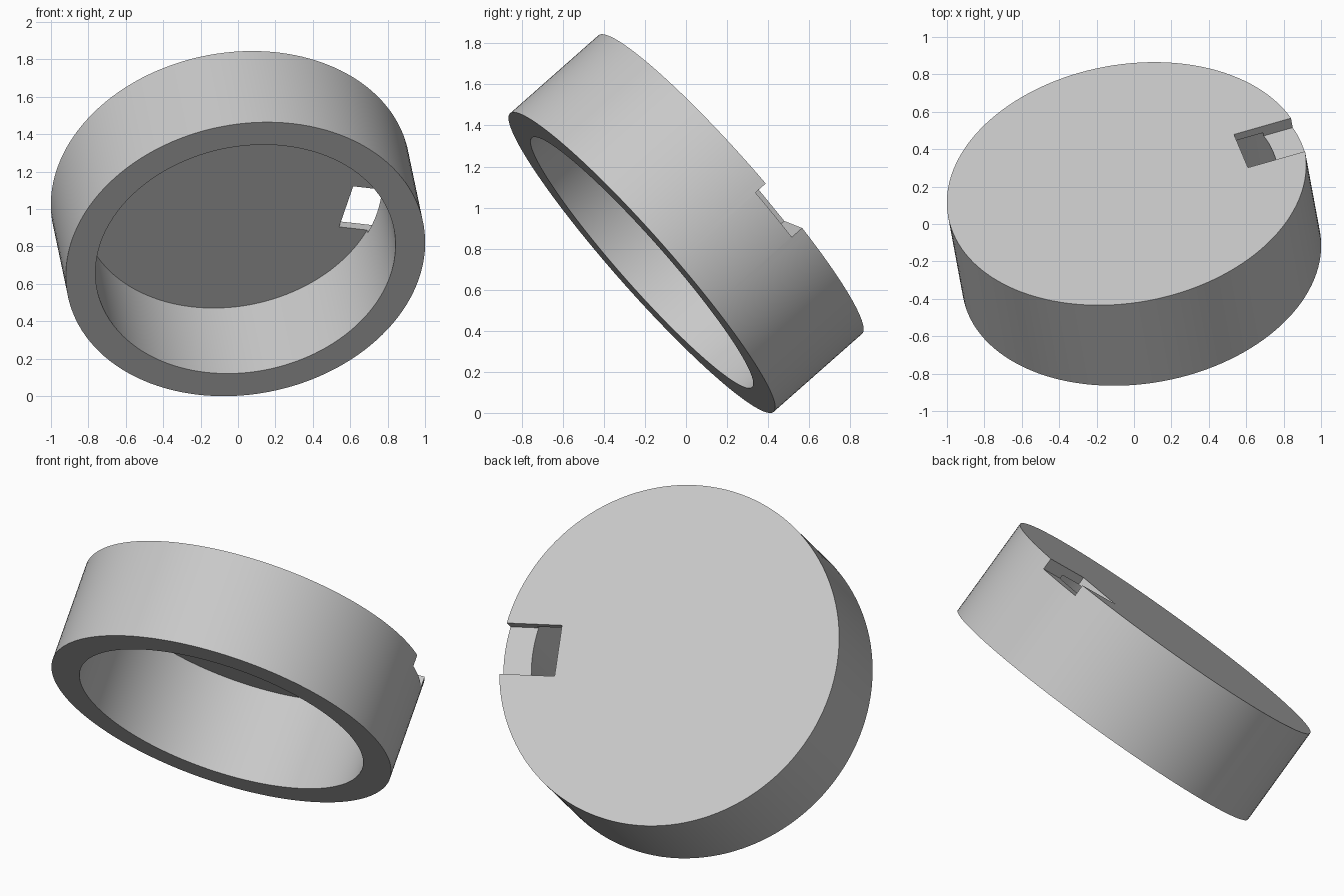
import bpy
import bmesh
import math
from mathutils import Matrix, Vector

old = bpy.data.objects.get("Cube")
if old:
    bpy.data.objects.remove(old, do_unlink=True)

OUTER, INNER, HEIGHT = 0.97, 0.81, 0.58
FLOOR, NOTCH_DEPTH, NOTCH_WIDTH, NOTCH_START = 0.046, 0.068, 0.29, 0.64
SEGMENTS = 128

grey = bpy.data.materials.new("light grey")
grey.use_nodes = True
colour = (0.58, 0.58, 0.58, 1)
grey.diffuse_color = colour
grey.node_tree.nodes["Principled BSDF"].inputs["Base Color"].default_value = colour


def make_object(name, bm):
    bmesh.ops.recalc_face_normals(bm, faces=bm.faces)
    mesh = bpy.data.meshes.new(name)
    bm.to_mesh(mesh)
    bm.free()
    mesh.materials.append(grey)
    obj = bpy.data.objects.new(name, mesh)
    bpy.context.collection.objects.link(obj)
    return obj


# Round cap: rings of the section, joined and closed by two discs
bm = bmesh.new()
section = [(INNER, HEIGHT - FLOOR), (INNER, 0), (OUTER, 0), (OUTER, HEIGHT)]
rings = []
for radius, z in section:
    angles = [2 * math.pi * i / SEGMENTS for i in range(SEGMENTS)]
    rings.append([bm.verts.new((radius * math.cos(a), radius * math.sin(a), z)) for a in angles])
for low, high in zip(rings, rings[1:]):
    for i in range(SEGMENTS):
        j = (i + 1) % SEGMENTS
        bm.faces.new((low[i], low[j], high[j], high[i]))
bm.faces.new(rings[0])
bm.faces.new(rings[-1])
cap = make_object("round_cap", bm)

# Square notch through the floor and into the rim
bm = bmesh.new()
bmesh.ops.create_cube(bm, size=1)
length, depth = 0.6, NOTCH_DEPTH + 0.1
bmesh.ops.scale(bm, vec=(length, NOTCH_WIDTH, depth), verts=bm.verts)
bmesh.ops.translate(bm, vec=(NOTCH_START + length / 2, 0, HEIGHT - NOTCH_DEPTH + depth / 2), verts=bm.verts)
cutter = make_object("notch_cutter", bm)
cutter.hide_render = True

cut = cap.modifiers.new("notch", 'BOOLEAN')
cut.operation = 'DIFFERENCE'
cut.solver = 'EXACT'
cut.object = cutter
bpy.ops.object.select_all(action='DESELECT')
bpy.context.view_layer.objects.active = cap
cap.select_set(True)
bpy.ops.object.modifier_apply(modifier=cut.name)
bpy.data.objects.remove(cutter, do_unlink=True)
bpy.ops.object.shade_smooth_by_angle(angle=math.radians(30))

# Tilt: axis towards the back and up, notch towards the left
axis = Vector((-0.138, 0.743, 0.656)).normalized()
side = axis.cross(Vector((0.957, 0.273, -0.108))).normalized()
out = side.cross(axis)
tilt = Matrix((out, side, axis)).transposed().to_4x4()
cap.matrix_world = Matrix.Translation((0.04, -0.215, 0.732)) @ tilt
